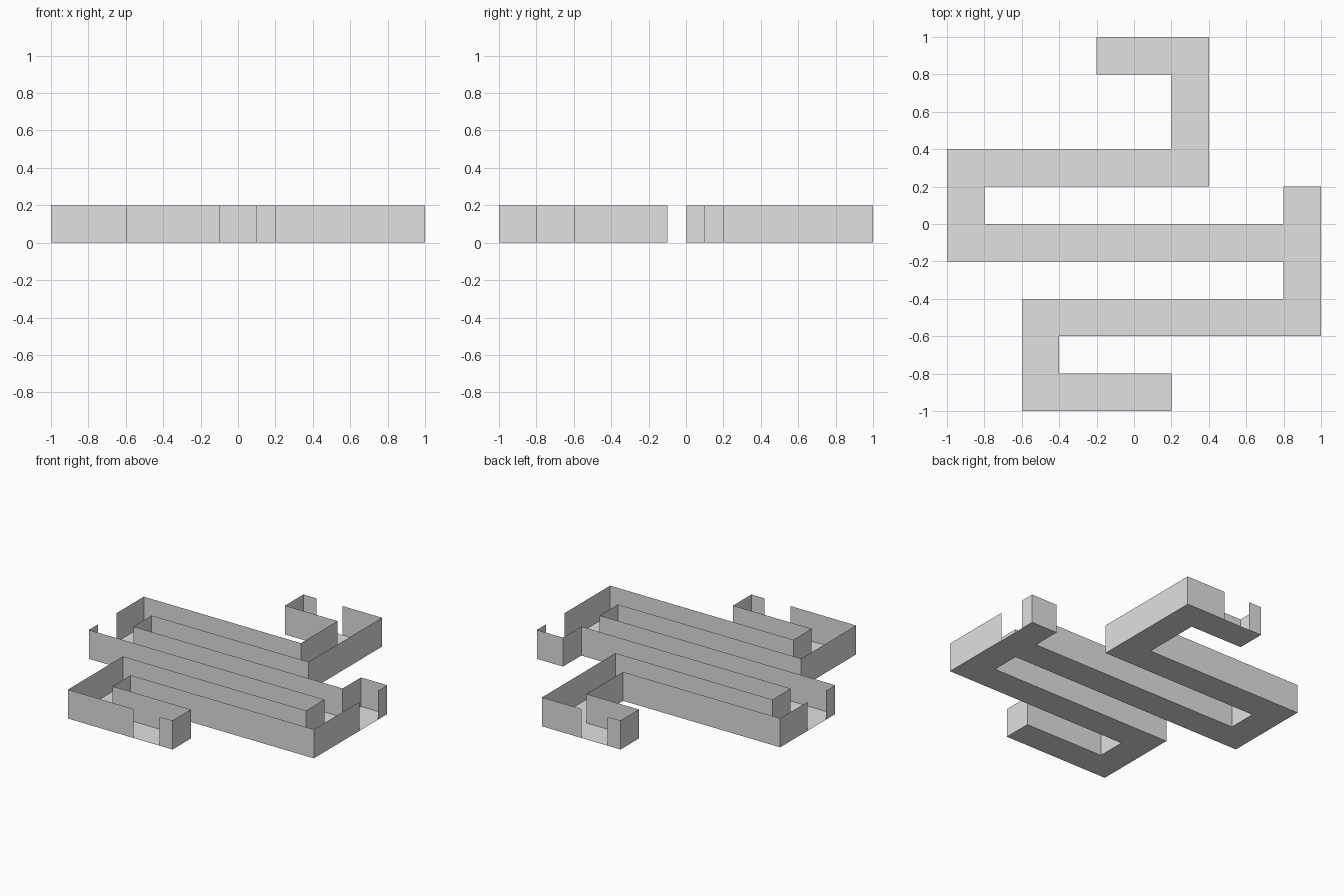
import bpy
import bmesh
from mathutils import Vector

if "Cube" in bpy.data.objects:
    bpy.data.objects.remove(bpy.data.objects["Cube"])

HEIGHT = 0.2
DOOR = 0.1   # half width of each doorway
CELL = 0.2   # corridor width

grey = bpy.data.materials.new("light grey")
grey.diffuse_color = (0.75, 0.75, 0.75, 1)
grey.use_nodes = True
grey.node_tree.nodes["Principled BSDF"].inputs["Base Color"].default_value = grey.diffuse_color

# Corridor outline, counter-clockwise
outline = [Vector(p) for p in (
    (-.6, -1), (.2, -1), (.2, -.8), (-.4, -.8), (-.4, -.6), (1, -.6),
    (1, .2), (.8, .2), (.8, 0), (-.8, 0), (-.8, .2), (.4, .2),
    (.4, 1), (-.2, 1), (-.2, .8), (.2, .8), (.2, .4), (-1, .4),
    (-1, -.2), (.8, -.2), (.8, -.4), (-.6, -.4))]


def add_quad(bm, corners):
    bm.faces.new([bm.verts.new(c) for c in corners])


def finish(bm, name):
    bmesh.ops.remove_doubles(bm, verts=bm.verts, dist=0.0001)
    mesh = bpy.data.meshes.new(name)
    bm.to_mesh(mesh)
    bm.free()
    mesh.materials.append(grey)
    bpy.context.collection.objects.link(bpy.data.objects.new(name, mesh))


def inside(x, y):
    """Even-odd test of a point against the outline."""
    hits = 0
    for a, b in zip(outline, outline[1:] + outline[:1]):
        if abs(a.x - b.x) < 0.001 and a.x > x and min(a.y, b.y) < y < max(a.y, b.y):
            hits += 1
    return hits % 2 == 1


def wall_runs(a, b):
    """Split a wall around the doorway when it lies on the outer boundary."""
    mid = (a + b) / 2
    if max(abs(mid.x), abs(mid.y)) < 0.999:
        return [(a, b)]
    along = (b - a).normalized()
    centre = a - along * a.dot(along)
    return [(a, centre - along * DOOR), (centre + along * DOOR, b)]


# Corridor floor, one square tile at a time
bm = bmesh.new()
for i in range(10):
    for j in range(10):
        x, y = -1 + i * CELL, -1 + j * CELL
        if inside(x + CELL / 2, y + CELL / 2):
            add_quad(bm, ((x, y, 0), (x + CELL, y, 0),
                          (x + CELL, y + CELL, 0), (x, y + CELL, 0)))
finish(bm, "corridor_floor")

# Thin upright walls with four doorways
bm = bmesh.new()
for a, b in zip(outline, outline[1:] + outline[:1]):
    for s, e in wall_runs(a, b):
        add_quad(bm, ((s.x, s.y, 0), (e.x, e.y, 0),
                      (e.x, e.y, HEIGHT), (s.x, s.y, HEIGHT)))
finish(bm, "corridor_walls")
